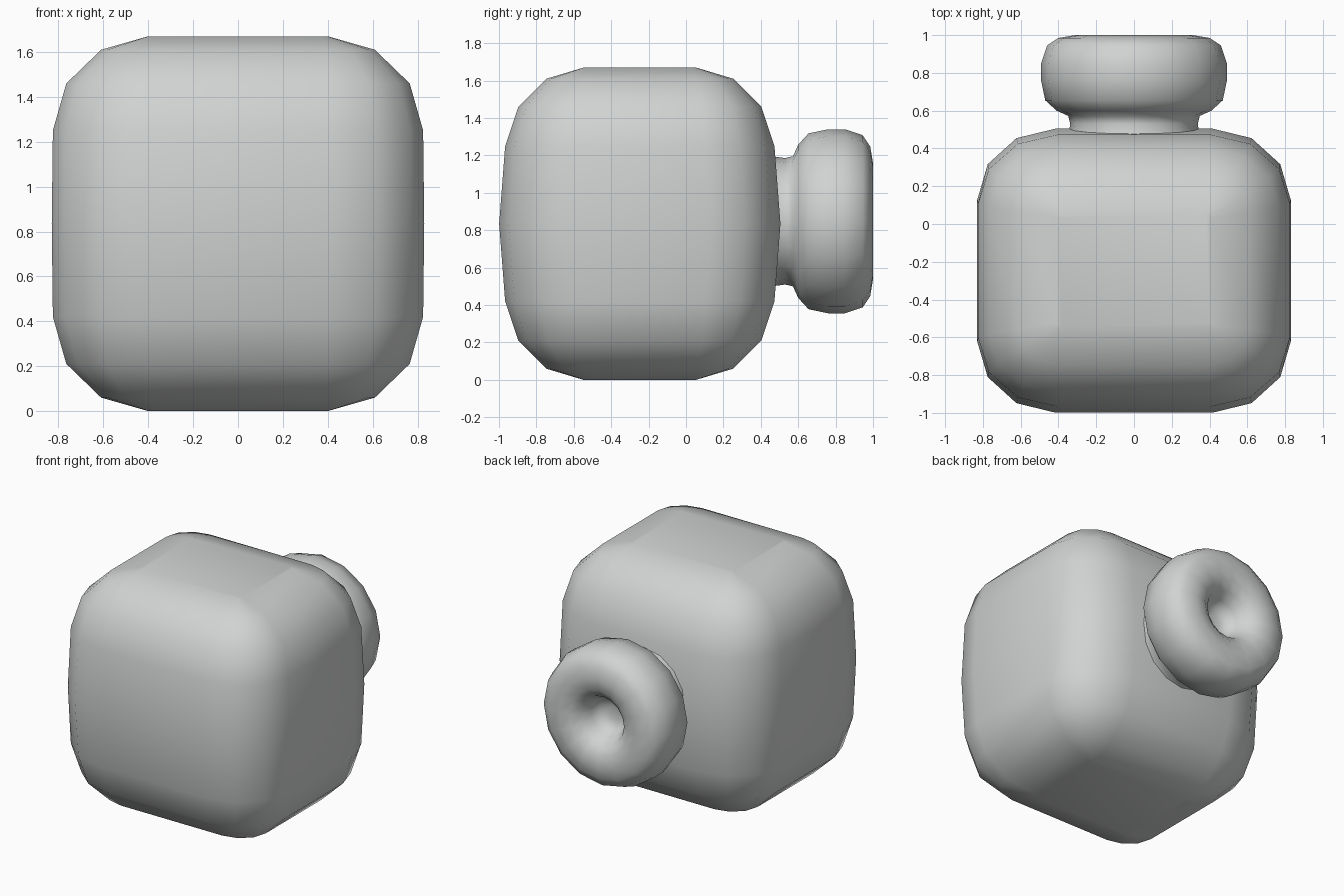
import bpy, bmesh, math

if "Cube" in bpy.data.objects:
    bpy.data.objects.remove(bpy.data.objects["Cube"])

grey = bpy.data.materials.new("light_grey")
grey.diffuse_color = (0.63, 0.65, 0.64, 1)
grey.use_nodes = True
grey.node_tree.nodes["Principled BSDF"].inputs["Base Color"].default_value = grey.diffuse_color


def loft(name, rings, caps=True):
    """Skin a list of equal-length closed rings into a smooth object."""
    bm = bmesh.new()
    loops = [[bm.verts.new(p) for p in r] for r in rings]
    n = len(loops[0])
    for a, b in zip(loops, loops[1:]):
        for i in range(n):
            j = (i + 1) % n
            bm.faces.new((a[i], a[j], b[j], b[i]))
    if caps:
        bm.faces.new(loops[0])
        bm.faces.new(loops[-1])
    bmesh.ops.remove_doubles(bm, verts=bm.verts, dist=0.0005)
    bmesh.ops.recalc_face_normals(bm, faces=bm.faces)
    for f in bm.faces:
        f.smooth = True
    me = bpy.data.meshes.new(name)
    bm.to_mesh(me)
    bm.free()
    me.materials.append(grey)
    ob = bpy.data.objects.new(name, me)
    bpy.context.collection.objects.link(ob)
    return ob


# Rounded block body: stacked rounded rectangles
def rounded_rect(z, hx, hy, cx, cy):
    pts = []
    for q, (sx, sy) in enumerate([(1, 1), (-1, 1), (-1, -1), (1, -1)]):
        for k in range(4):
            t = math.radians(30 * k if q % 2 == 0 else 90 - 30 * k)
            pts.append((sx * (cx + (hx - cx) * math.cos(t)),
                        -0.247 + sy * (cy + (hy - cy) * math.sin(t)), z))
    return pts


CZ = 0.835
half = [(0.415, 0.825, 0.72, 0.405, 0.355), (0.625, 0.765, 0.65, 0.40, 0.335),
        (0.775, 0.61, 0.50, 0.40, 0.31), (0.835, 0.40, 0.30, 0.38, 0.28)]
levels = [(-h[0],) + h[1:] for h in reversed(half)]
levels += [(0, 0.83, 0.752, 0.415, 0.375)] + half
loft("body", [rounded_rect(CZ + l[0], *l[1:]) for l in levels])

# Neck and ring-shaped knob with a dimple, turned about the y axis
profile = [(0.36, 0.42), (0.345, 0.48), (0.338, 0.53), (0.348, 0.572),
           (0.41, 0.60), (0.47, 0.655), (0.492, 0.76), (0.492, 0.85),
           (0.46, 0.945), (0.40, 0.985), (0.31, 1.0), (0.23, 0.985),
           (0.17, 0.94), (0.135, 0.87), (0.11, 0.82), (0.05, 0.80)]
SIDES = 16
loft("knob", [[(r * math.cos(2 * math.pi * i / SIDES), y,
                0.848 + r * math.sin(2 * math.pi * i / SIDES))
               for i in range(SIDES)] for r, y in profile])
